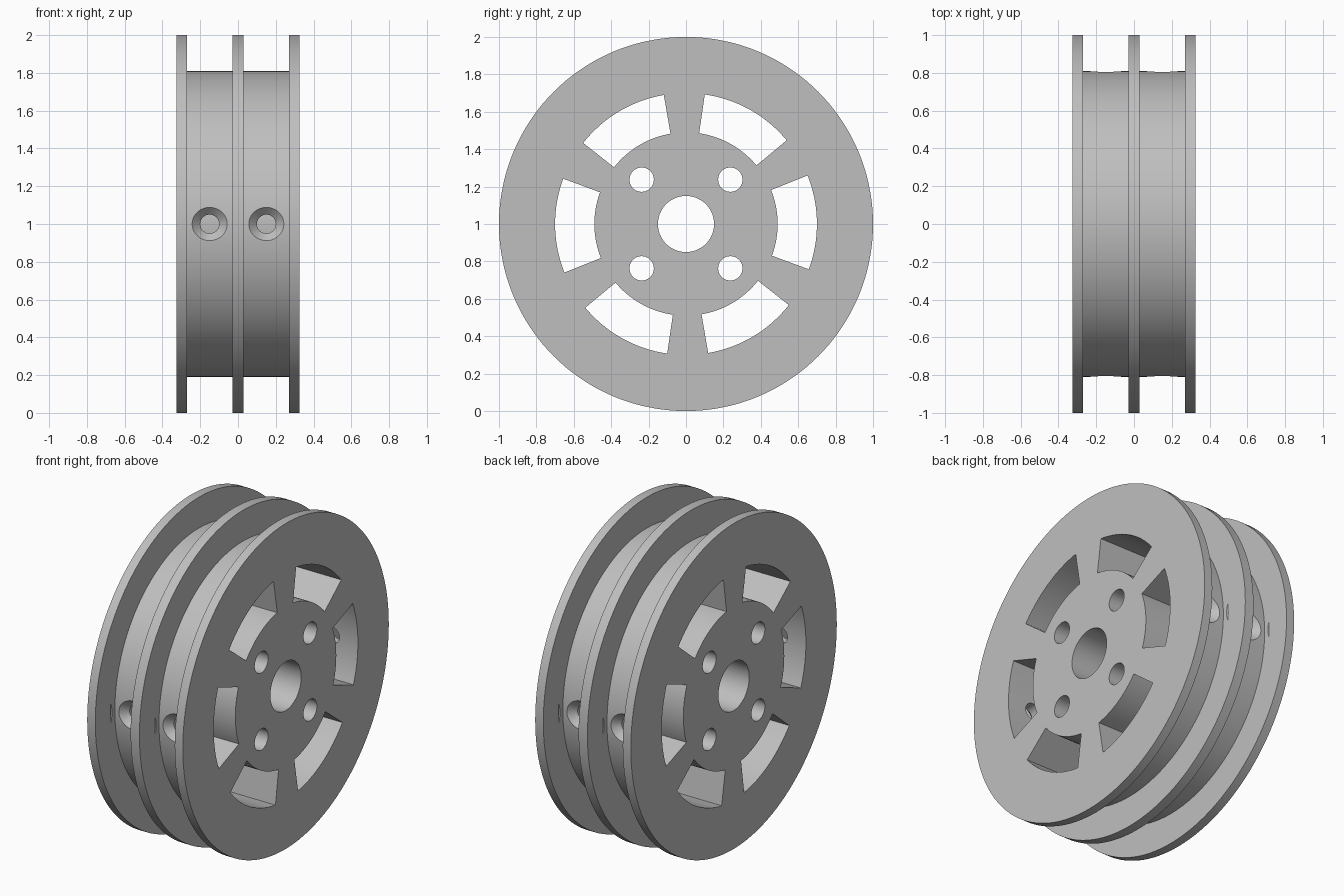
import bpy
import bmesh
from math import cos, sin, pi, radians
from mathutils import Matrix, Vector

if "Cube" in bpy.data.objects:
    bpy.data.objects.remove(bpy.data.objects["Cube"])

SEGMENTS = 144
HALF_WIDTH = 0.325
CENTRE = Vector((0, 0, 1))

grey = bpy.data.materials.new("plain_grey")
grey.use_nodes = True
colour = (0.52, 0.52, 0.52, 1)
grey.diffuse_color = colour
grey.node_tree.nodes["Principled BSDF"].inputs["Base Color"].default_value = colour


def make_object(name, bm, matrix):
    bmesh.ops.recalc_face_normals(bm, faces=bm.faces)
    mesh = bpy.data.meshes.new(name)
    bm.to_mesh(mesh)
    bm.free()
    mesh.transform(matrix)
    mesh.materials.append(grey)
    obj = bpy.data.objects.new(name, mesh)
    bpy.context.collection.objects.link(obj)
    return obj


def loft(name, sections, matrix=Matrix.Translation(CENTRE)):
    """Skin a list of closed rings and cap both ends."""
    bm = bmesh.new()
    rings = [[bm.verts.new(p) for p in ring] for ring in sections]
    for a, b in zip(rings, rings[1:]):
        for i in range(len(a)):
            j = (i + 1) % len(a)
            bm.faces.new((a[i], a[j], b[j], b[i]))
    bm.faces.new(rings[0])
    bm.faces.new(rings[-1])
    return make_object(name, bm, matrix)


def circle(x, radius, segments, y=0, z=0):
    return [(x, y + radius * cos(2 * pi * i / segments),
             z + radius * sin(2 * pi * i / segments)) for i in range(segments)]


def bore(name, radius, segments, y=0, z=0):
    return loft(name, [circle(x, radius, segments, y, z) for x in (-0.5, 0.5)])


# Wheel body: three flanges with two grooves between them
half = [(0.03, 1.0), (0.03, 0.81), (0.27, 0.81), (0.27, 1.0), (HALF_WIDTH, 1.0)]
profile = [(-x, r) for x, r in reversed(half)] + half
body = loft("grooved_wheel", [circle(x, r, SEGMENTS) for x, r in profile])

# Axle bore and four bolt holes
cutters = [bore("axle_bore_cutter", 0.15, 64)]
for y in (-0.237, 0.237):
    for z in (-0.237, 0.237):
        cutters.append(bore("bolt_hole_cutter", 0.065, 40, y, z))

# Six curved slots through the web
for k in range(6):
    angles = [radians(60 * k + 0.75 - 21 + 42 * i / 16) for i in range(17)]
    outline = [(0.70, a) for a in angles] + [(0.49, a) for a in reversed(angles)]
    cutters.append(loft("slot_cutter", [
        [(x, r * cos(a), r * sin(a)) for r, a in outline] for x in (-0.5, 0.5)]))

# Countersunk screw holes from each groove into the front and back slots
screw_profile = [(0.60, 0.05), (0.767, 0.05), (0.85, 0.133)]
for side in (-1, 1):
    for x in (-0.15, 0.15):
        place = (Matrix.Translation(CENTRE + Vector((x, 0, 0)))
                 @ Matrix.Rotation(side * pi / 2, 4, "Z"))
        cutters.append(loft("screw_hole_cutter",
                            [circle(d, r, 40) for d, r in screw_profile], place))

# Cut the openings, then discard the cutters
bpy.context.view_layer.objects.active = body
for cutter in cutters:
    cutter.hide_render = True
    mod = body.modifiers.new("cut", "BOOLEAN")
    mod.operation = "DIFFERENCE"
    mod.solver = "EXACT"
    mod.object = cutter
    bpy.ops.object.modifier_apply(modifier=mod.name)
    bpy.data.objects.remove(cutter)

# Smooth round walls, crisp edges
bpy.ops.object.select_all(action="DESELECT")
body.select_set(True)
bpy.ops.object.shade_smooth_by_angle(angle=radians(30))
